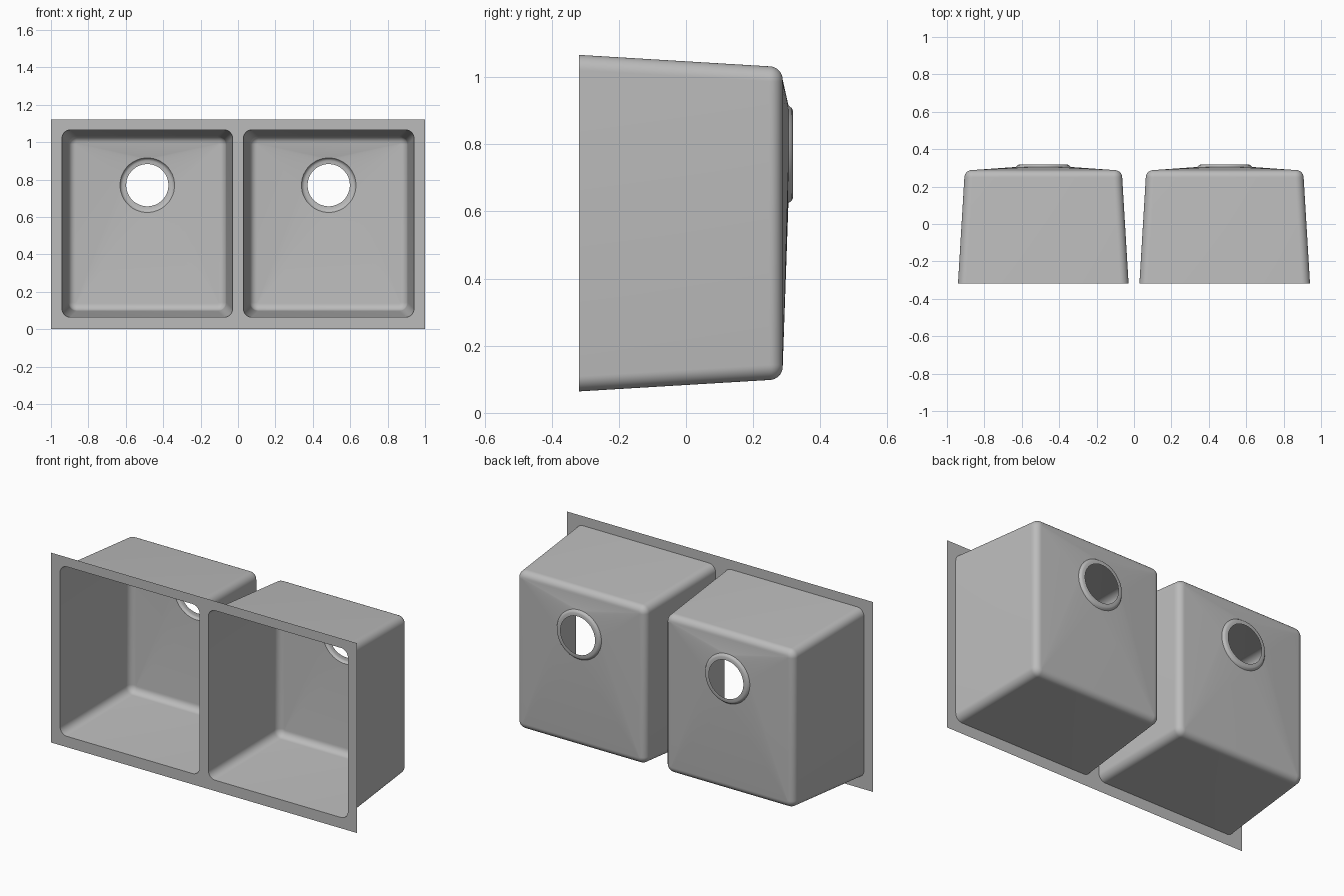
import bpy, bmesh
from math import sin, cos, pi, radians

if "Cube" in bpy.data.objects:
    bpy.data.objects.remove(bpy.data.objects["Cube"])

# Brushed steel material
steel = bpy.data.materials.new("brushed steel")
steel.use_nodes = True
colour = (0.5, 0.5, 0.5, 1)
steel.diffuse_color = colour
steel.node_tree.nodes["Principled BSDF"].inputs["Base Color"].default_value = colour

STEPS = 10                    # points per rounded corner
CX, CZ = 0.485, 0.565         # bowl centre
HX, HZ = 0.456, 0.501         # bowl half size at the rim
DRAIN_Z = 0.77
FRONT, FLOOR = -0.318, 0.288
TAPER, CORNER, FILLET = 0.034, 0.045, 0.04


def box_loop(y, inset, radius):
    """Rounded rectangle, counted corner by corner."""
    pts = []
    for c, (sx, sz) in enumerate([(1, 1), (-1, 1), (-1, -1), (1, -1)]):
        for i in range(STEPS):
            a = (c + i / (STEPS - 1)) * pi / 2
            pts.append((CX + sx * (HX - inset - radius) + radius * cos(a), y,
                        CZ + sz * (HZ - inset - radius) + radius * sin(a)))
    return pts


def drain_loop(y, radius):
    """Circle with the same number of points as a box loop."""
    n = STEPS * 4
    return [(CX + radius * cos((i + 0.5) * 2 * pi / n), y,
             DRAIN_Z + radius * sin((i + 0.5) * 2 * pi / n)) for i in range(n)]


def skin(name, loops, angle=30):
    """Bridge successive loops and mirror the result to the other side."""
    bm = bmesh.new()
    rings = [[bm.verts.new(p) for p in loop] for loop in loops]
    for a, b in zip(rings, rings[1:]):
        for i in range(len(a)):
            j = (i + 1) % len(a)
            bm.faces.new((a[i], a[j], b[j], b[i]))
    bmesh.ops.remove_doubles(bm, verts=bm.verts, dist=0.0001)
    mesh = bpy.data.meshes.new(name)
    bm.to_mesh(mesh)
    bm.free()
    mesh.materials.append(steel)
    obj = bpy.data.objects.new(name, mesh)
    bpy.context.collection.objects.link(obj)
    mirror = obj.modifiers.new("other side", "MIRROR")
    mirror.use_axis[0] = True
    bpy.ops.object.select_all(action="DESELECT")
    obj.select_set(True)
    bpy.context.view_layer.objects.active = obj
    bpy.ops.object.shade_smooth_by_angle(angle=radians(angle))
    return obj


# Flat rim: each rounded corner fans out to one corner of the half plate
corners = [(1, FRONT, 1.122), (0, FRONT, 1.122), (0, FRONT, 0), (1, FRONT, 0)]
skin("rim", [[c for c in corners for _ in range(STEPS)],
             box_loop(FRONT, 0, CORNER)])

# Bowls: tapered walls, rounded floor edge, floor falling to the drain
walls = [box_loop(FRONT, 0, CORNER)]
for k in range(9):
    a = k / 8 * pi / 2
    inset = FILLET * (1 - cos(a))
    walls.append(box_loop(FLOOR - FILLET * (1 - sin(a)), TAPER + inset,
                          CORNER - inset))
skin("bowls", walls + [drain_loop(0.305, 0.146)])

# Recessed drain seats with an open hole
skin("drain_seats", [drain_loop(y, r) for y, r in
                     [(0.305, 0.146), (0.309, 0.143), (0.315, 0.138),
                      (0.318, 0.131), (0.318, 0.113)]])
